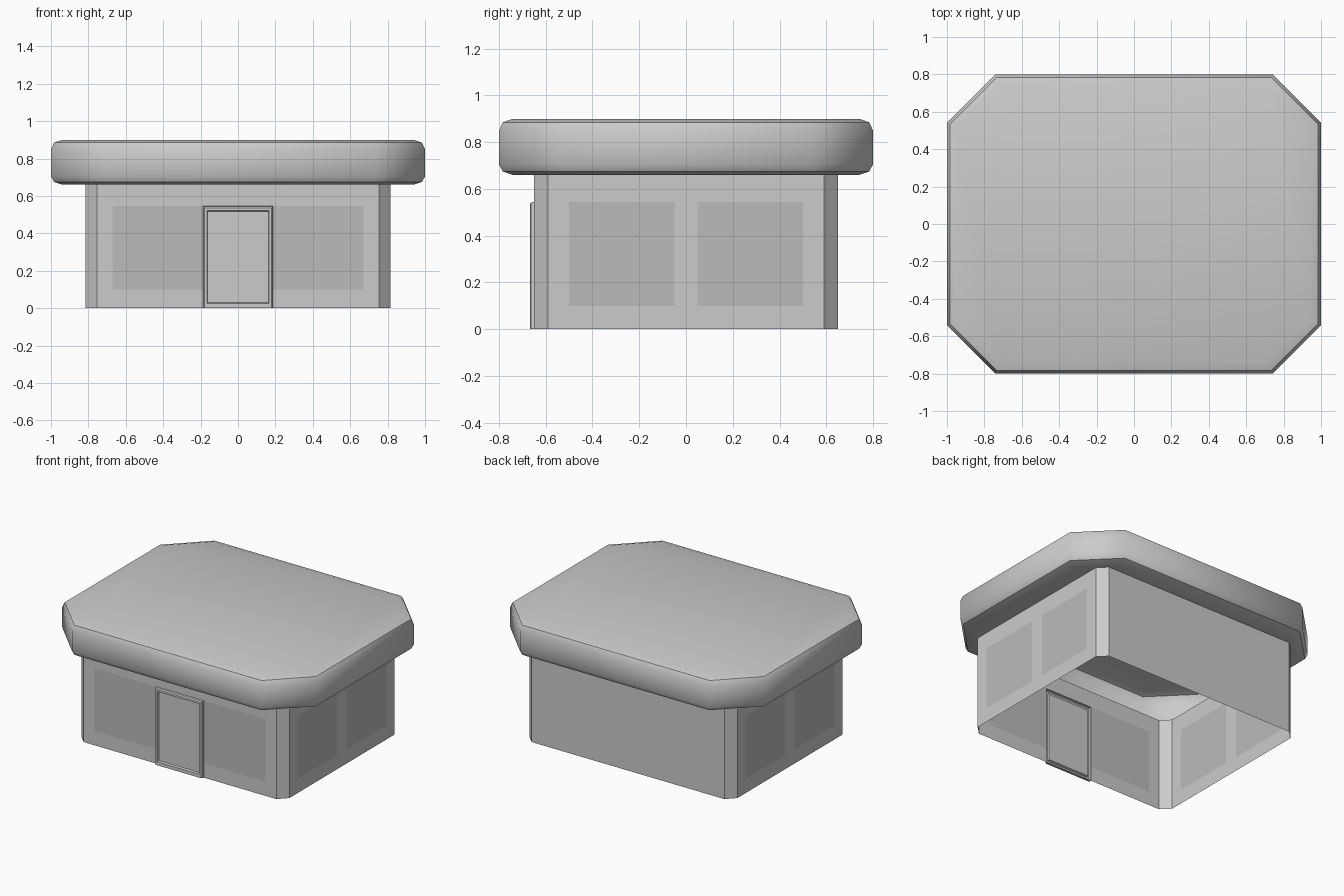
import bpy, bmesh, math

if "Cube" in bpy.data.objects:
    bpy.data.objects.remove(bpy.data.objects["Cube"])

WX, WY, WC = 0.815, 0.65, 0.06      # wall half sizes and corner cut
EAVE = 0.66


def octagon(hx, hy, c, z):
    """Counter-clockwise rectangle with cut corners."""
    return [(hx - c, -hy, z), (hx, -hy + c, z), (hx, hy - c, z), (hx - c, hy, z),
            (c - hx, hy, z), (-hx, hy - c, z), (-hx, c - hy, z), (c - hx, -hy, z)]


def finish(name, bm, smooth=None, color=None):
    bmesh.ops.remove_doubles(bm, verts=bm.verts[:], dist=1e-5)
    me = bpy.data.meshes.new(name)
    bm.to_mesh(me)
    bm.free()
    ob = bpy.data.objects.new(name, me)
    bpy.context.collection.objects.link(ob)
    if color:
        mat = bpy.data.materials.new(name + "_grey")
        mat.diffuse_color = (color, color, color, 1)
        mat.use_nodes = True
        mat.node_tree.nodes["Principled BSDF"].inputs["Base Color"].default_value = mat.diffuse_color
        me.materials.append(mat)
    if smooth:
        bpy.ops.object.select_all(action='DESELECT')
        ob.select_set(True)
        bpy.context.view_layer.objects.active = ob
        bpy.ops.object.shade_smooth_by_angle(angle=math.radians(smooth))
    return ob


def loft(rings):
    """Skin closed rings in order and cap the last one."""
    bm = bmesh.new()
    loops = [[bm.verts.new(p) for p in r] for r in rings]
    n = len(loops[0])
    for a, b in zip(loops, loops[1:]):
        for i in range(n):
            j = (i + 1) % n
            bm.faces.new((a[i], a[j], b[j], b[i]))
    bm.faces.new(loops[-1])
    return bm


def quad(bm, place, u0, u1, z0, z1):
    corners = ((u0, z0), (u1, z0), (u1, z1), (u0, z1))
    bm.faces.new([bm.verts.new((*place(u), z)) for u, z in corners])


# Walls and flush windows: each side is a grid of cells, some glazed or left open
walls, panes = bmesh.new(), bmesh.new()
fx, sy = WX - WC, WY - WC
zs = [0, 0.10, 0.545, EAVE]
front = [-fx, -0.67, -0.187, 0.187, 0.67, fx]
side = [-sy, -0.5, -0.05, 0.05, 0.5, sy]
sides = [(lambda u: (u, -WY), front, True), (lambda u: (WX, u), side, False),
         (lambda u: (-WX, -u), side, False)]
for place, us, has_door in sides:
    for i in range(5):
        for k in range(3):
            if has_door and i == 2 and k < 2:
                continue
            target = panes if k == 1 and i in (1, 3) else walls
            quad(target, place, us[i], us[i + 1], zs[k], zs[k + 1])
quad(walls, lambda u: (-u, WY), -fx, fx, 0, EAVE)

# Cut wall corners
low, high = octagon(WX, WY, WC, 0), octagon(WX, WY, WC, EAVE)
for i in (0, 2, 4, 6):
    walls.faces.new([walls.verts.new(p) for p in (low[i], low[i + 1], high[i + 1], high[i])])
finish("walls", walls)
finish("windows", panes, color=0.5)

# Door: raised frame with bevelled outside and recessed panel
door_steps = [(0.187, 0, 0.545, -WY), (0.185, 0, 0.543, -0.662), (0.178, 0, 0.536, -0.668),
              (0.166, 0.025, 0.522, -0.668), (0.162, 0.03, 0.516, -0.655)]
finish("door", loft([[(-w, y, z0), (w, y, z0), (w, y, z1), (-w, y, z1)]
                     for w, z0, z1, y in door_steps]))

# Roof: hollow rounded slab, its soffit meeting the walls
profile = [(0.06, EAVE), (0.016, 0.675), (0, 0.705), (0, 0.85), (0.016, 0.885), (0.06, 0.9)]
t = 2 - math.sqrt(2)
rings = [high] + [octagon(1 - d, 0.8 - d, 0.26 - t * d, z) for d, z in profile]
finish("roof", loft(rings), smooth=42)
